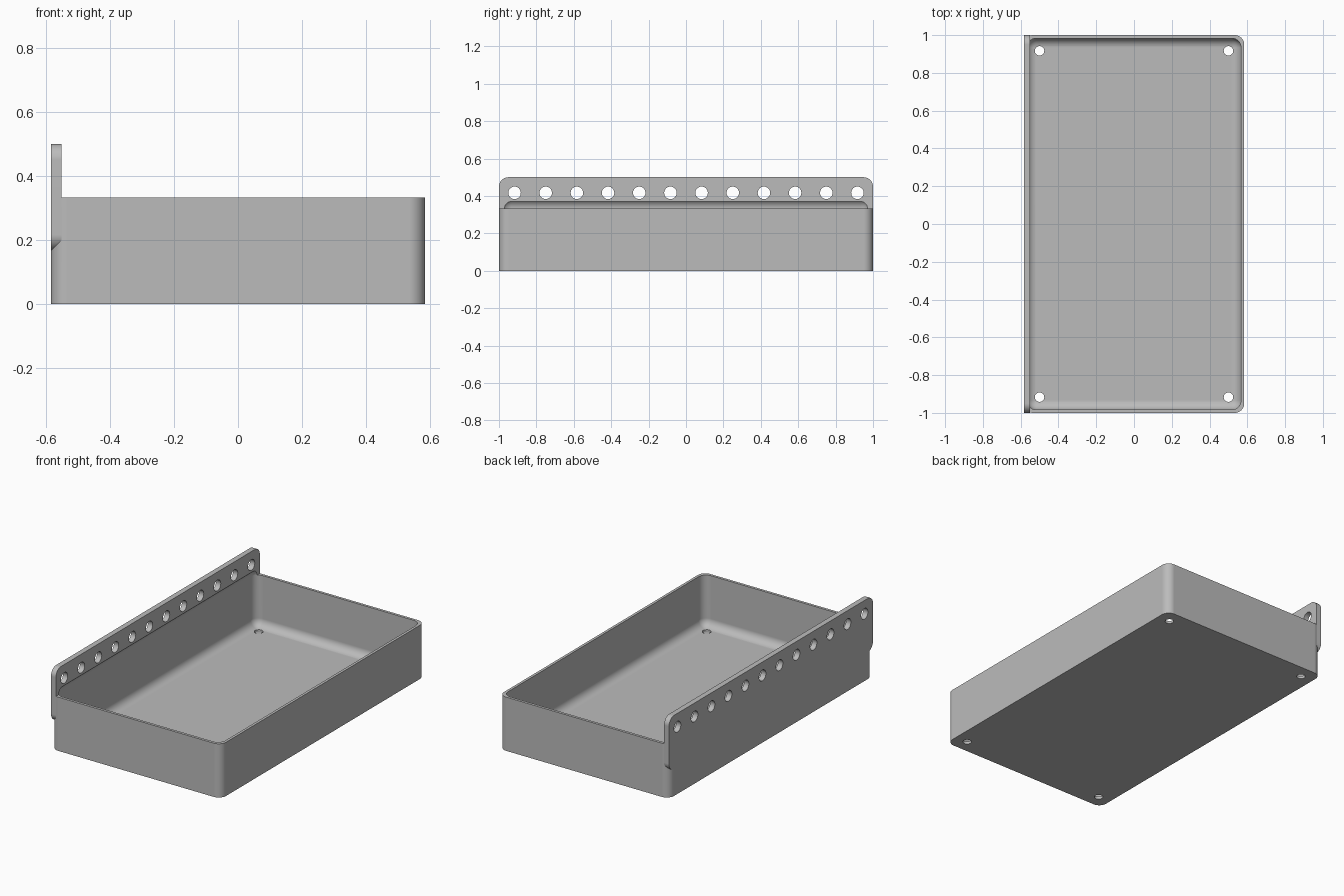
import bpy, bmesh, math
from mathutils import Matrix

if "Cube" in bpy.data.objects:
    bpy.data.objects.remove(bpy.data.objects["Cube"], do_unlink=True)

MM = 1 / 60                      # one design step: the tray is 120 steps long
HALF_X, HALF_Y = 35 * MM, 60 * MM
RADIUS = 3 * MM

grey = bpy.data.materials.new("grey plastic")
grey.use_nodes = True
grey.diffuse_color = (0.5, 0.5, 0.5, 1)
grey.node_tree.nodes["Principled BSDF"].inputs["Base Color"].default_value = (0.5, 0.5, 0.5, 1)


def to_object(name, bm):
    mesh = bpy.data.meshes.new(name)
    bm.to_mesh(mesh)
    bm.free()
    mesh.materials.append(grey)
    obj = bpy.data.objects.new(name, mesh)
    bpy.context.scene.collection.objects.link(obj)
    return obj


def rounded_box(name, low, high, axis=None):
    """Box with rounded edges: those along one axis, or all of them."""
    bm = bmesh.new()
    bmesh.ops.create_cube(bm, size=1)
    for v in bm.verts:
        v.co = [low[i] if v.co[i] < 0 else high[i] for i in range(3)]
    edges = [e for e in bm.edges if axis is None
             or abs((e.verts[0].co - e.verts[1].co).normalized()[axis]) > 0.9]
    bmesh.ops.bevel(bm, geom=edges, offset=RADIUS, offset_type='OFFSET',
                    segments=10, profile=0.5, affect='EDGES')
    return to_object(name, bm)


def drills(name, centres, radius, turn):
    """One cutter holding a cylinder at each centre."""
    bm = bmesh.new()
    for c in centres:
        bmesh.ops.create_cone(bm, cap_ends=True, segments=32, radius1=radius,
                              radius2=radius, depth=0.2,
                              matrix=Matrix.Translation(c) @ turn)
    return to_object(name, bm)


def combine(target, other, operation):
    mod = target.modifiers.new(operation.lower(), 'BOOLEAN')
    mod.operation, mod.solver, mod.object = operation, 'EXACT', other
    bpy.context.view_layer.objects.active = target
    bpy.ops.object.modifier_apply(modifier=mod.name)
    bpy.data.objects.remove(other, do_unlink=True)


# Tray body with rounded upright corners
tray = rounded_box("tray", (-HALF_X, -HALF_Y, 0), (HALF_X, HALF_Y, 20 * MM), axis=2)

# Mounting rail standing above the right wall
rail = rounded_box("mounting_rail", (-HALF_X, -HALF_Y, 10 * MM),
                   (-HALF_X + 2 * MM, HALF_Y, 30 * MM), axis=0)
combine(tray, rail, 'UNION')

# Filleted hollow, its top also biting into the rail
hollow = rounded_box("hollow", (-HALF_X + MM, -HALF_Y + MM, MM),
                     (HALF_X - MM, HALF_Y - MM, 23 * MM))
combine(tray, hollow, 'DIFFERENCE')

# Row of twelve holes through the rail
rail_holes = drills("rail_holes", [(-HALF_X, (10 * i - 55) * MM, 25 * MM) for i in range(12)],
                    2 * MM, Matrix.Rotation(math.pi / 2, 4, 'Y'))
combine(tray, rail_holes, 'DIFFERENCE')

# Four screw holes in the floor
floor_holes = drills("floor_holes", [(x * 30 * MM, y * 55 * MM, 0) for x in (-1, 1) for y in (-1, 1)],
                     1.5 * MM, Matrix.Identity(4))
combine(tray, floor_holes, 'DIFFERENCE')

# Smooth fillets, crisp edges, flat walls
bpy.ops.object.select_all(action='DESELECT')
tray.select_set(True)
bpy.context.view_layer.objects.active = tray
bpy.ops.object.shade_smooth_by_angle(angle=math.radians(30))
normals = tray.modifiers.new("flat_walls", 'WEIGHTED_NORMAL')
normals.keep_sharp = True
